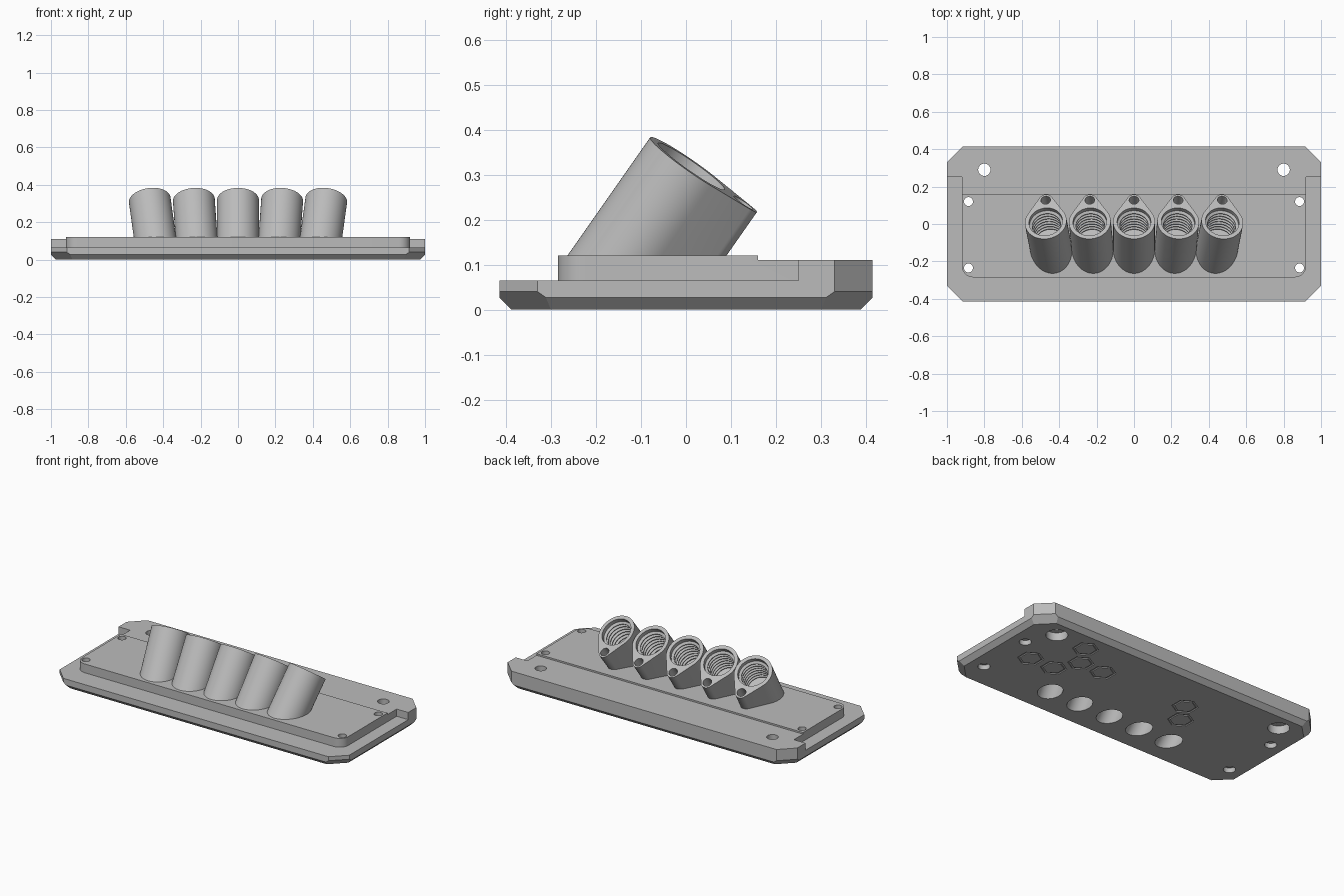
import bpy, bmesh
from math import radians, sin, cos, pi, sqrt
from mathutils import Matrix, Vector

cube = bpy.data.objects.get("Cube")
if cube:
    bpy.data.objects.remove(cube, do_unlink=True)

grey = bpy.data.materials.new("plain grey")
grey.use_nodes = True
grey.diffuse_color = (0.5, 0.5, 0.5, 1)
grey.node_tree.nodes["Principled BSDF"].inputs["Base Color"].default_value = (0.5, 0.5, 0.5, 1)


def make(name, bm):
    bmesh.ops.recalc_face_normals(bm, faces=bm.faces)
    mesh = bpy.data.meshes.new(name)
    bm.to_mesh(mesh)
    bm.free()
    mesh.materials.append(grey)
    obj = bpy.data.objects.new(name, mesh)
    bpy.context.collection.objects.link(obj)
    return obj


def activate(obj):
    bpy.ops.object.select_all(action='DESELECT')
    obj.select_set(True)
    bpy.context.view_layer.objects.active = obj


def cut(obj, cutter):
    mod = obj.modifiers.new("cut", 'BOOLEAN')
    mod.operation, mod.solver, mod.object = 'DIFFERENCE', 'EXACT', cutter
    activate(obj)
    bpy.ops.object.modifier_apply(modifier=mod.name)


def prism(bm, outline, z0, z1):
    """Upright solid with the given outline."""
    low = [bm.verts.new((x, y, z0)) for x, y in outline]
    high = [bm.verts.new((x, y, z1)) for x, y in outline]
    bm.faces.new(low)
    bm.faces.new(high)
    for i in range(len(low)):
        j = (i + 1) % len(low)
        bm.faces.new((low[i], low[j], high[j], high[i]))


def circle(r, n=48, cx=0, cy=0, start=0.0, sweep=2 * pi):
    steps = n if sweep == 2 * pi else n - 1
    return [(cx + r * cos(start + sweep * i / steps), cy + r * sin(start + sweep * i / steps))
            for i in range(n)]


def lathe(bm, profile, cx=0, cy=0, n=48):
    """Capped solid of revolution around a vertical axis."""
    rings = [[bm.verts.new((x, y, z)) for x, y in circle(r, n, cx, cy)] for r, z in profile]
    bm.faces.new(rings[0])
    bm.faces.new(rings[-1])
    for a, b in zip(rings, rings[1:]):
        for i in range(n):
            j = (i + 1) % n
            bm.faces.new((a[i], a[j], b[j], b[i]))


def clip(bm, point, normal):
    """Remove everything on the normal's side and close the cut."""
    bmesh.ops.bisect_plane(bm, geom=bm.verts[:] + bm.edges[:] + bm.faces[:],
                           plane_co=point, plane_no=normal, clear_outer=True)
    bmesh.ops.holes_fill(bm, edges=[e for e in bm.edges if e.is_boundary], sides=0)


# Base plate: chamfered outline with a bevelled underside
W, D, C = 1.0, 0.415, 0.085
TOP, LEDGE = 0.12, 0.065
bm = bmesh.new()
prism(bm, [(W, D - C), (W - C, D), (C - W, D), (-W, D - C),
           (-W, C - D), (C - W, -D), (W - C, -D), (W, C - D)], 0, TOP)
for s in (1, -1):
    clip(bm, (s * W, 0, 0.027), (s, 0, -1))
    clip(bm, (0, s * D, 0.027), (0, s, -1))
    for t in (1, -1):
        clip(bm, (s * (W - C / 2), t * (D - C / 2), 0.04), (s, t, -sqrt(2)))
base = make("base_plate", bm)
cutters = []

# Front and side ledge around the raised platform
PX, PY, R = 0.92, -0.285, 0.06
bm = bmesh.new()
prism(bm, [(-PX, 0.25), (-1.1, 0.25), (-1.1, -0.5), (1.1, -0.5), (1.1, 0.25), (PX, 0.25)]
      + circle(R, 9, PX - R, PY + R, 0, -pi / 2)
      + circle(R, 9, R - PX, PY + R, -pi / 2, -pi / 2), LEDGE, 0.3)
cutters.append(make("ledge_cutter", bm))

# Slightly lower rear strip
bm = bmesh.new()
prism(bm, [(-1.1, 0.16), (1.1, 0.16), (1.1, 0.5), (-1.1, 0.5)], 0.11, 0.3)
cutters.append(make("rear_step_cutter", bm))

# Screw holes, wider from below
bm = bmesh.new()
for s in (1, -1):
    lathe(bm, [(0.061, -0.1), (0.061, 0.05), (0.033, 0.05), (0.033, 0.3)], s * 0.8, 0.29, 32)
    for y in (0.12, -0.235):
        lathe(bm, [(0.034, -0.1), (0.034, 0.03), (0.024, 0.03), (0.024, 0.3)], s * 0.885, y, 32)
cutters.append(make("screw_hole_cutter", bm))

# Shallow hexagon grooves on the underside
bm = bmesh.new()
for x, y in ((0.745, 0), (0.58, 0), (0.498, 0.137), (0.578, 0.273),
             (0.34, 0.137), (-0.25, 0.141), (-0.328, 0.01)):
    loops = [[bm.verts.new((hx, hy, z)) for hx, hy in circle(r, 6, x, y, pi / 6)]
             for r, z in ((0.074, -0.02), (0.074, 0.006), (0.06, 0.006), (0.06, -0.02))]
    for k in range(4):
        a, b = loops[k], loops[(k + 1) % 4]
        for i in range(6):
            j = (i + 1) % 6
            bm.faces.new((a[i], a[j], b[j], b[i]))
cutters.append(make("hexagon_groove_cutter", bm))

# Five leaning sockets fanned outwards
RAD, TIP, REACH = 0.112, 0.037, 0.141
tangent = math_angle = pi / 2 - (pi / 2 - radians(0)) + 0.0
lean = (RAD - TIP) / REACH
rise = Vector((sqrt(1 - lean * lean), lean)).angle_signed(Vector((1, 0)))
names = ("right_outer", "right_inner", "middle", "left_inner", "left_outer")
sockets = []
for k, name in zip(range(-2, 3), names):
    place = (Matrix.Translation((0.236 * k, 0.012, 0.319))
             @ Matrix.Rotation(radians(-35), 4, 'X')
             @ Matrix.Rotation(radians(3.25 * k), 4, 'Y'))
    # Teardrop body: a large round joined to a small round
    a = abs(rise)
    outline = (circle(TIP, 16, 0, REACH, a, pi - 2 * a)
               + circle(RAD, 48, 0, 0, pi - a, pi + 2 * a))
    bm = bmesh.new()
    prism(bm, outline, -0.6, 0)
    bmesh.ops.transform(bm, matrix=place, verts=bm.verts)
    clip(bm, (0, 0, 0.105), (0, 0, -1))
    socket = make(name + "_socket", bm)

    # Threaded bore, cable opening below and a small screw hole
    thread = []
    for i in range(7):
        z = -0.025 - 0.024 * i
        thread += [(0.09, z), (0.076, z - 0.008), (0.076, z - 0.012), (0.09, z - 0.02)]
    bm = bmesh.new()
    lathe(bm, [(0.09, 0.05)] + thread + [(0.09, -0.2), (0.028, -0.2), (0.028, -0.27),
                                         (0.067, -0.27), (0.067, -0.55)])
    lathe(bm, [(0.026, 0.05), (0.026, -0.1)], 0, REACH, 24)
    bmesh.ops.transform(bm, matrix=place, verts=bm.verts)
    bore = make(name + "_bore_cutter", bm)
    cut(socket, bore)
    cutters.append(bore)
    sockets.append(socket)

for c in cutters:
    cut(base, c)
for c in cutters:
    bpy.data.objects.remove(c, do_unlink=True)

for obj in [base] + sockets:
    activate(obj)
    bpy.ops.object.shade_smooth_by_angle(angle=radians(25))
